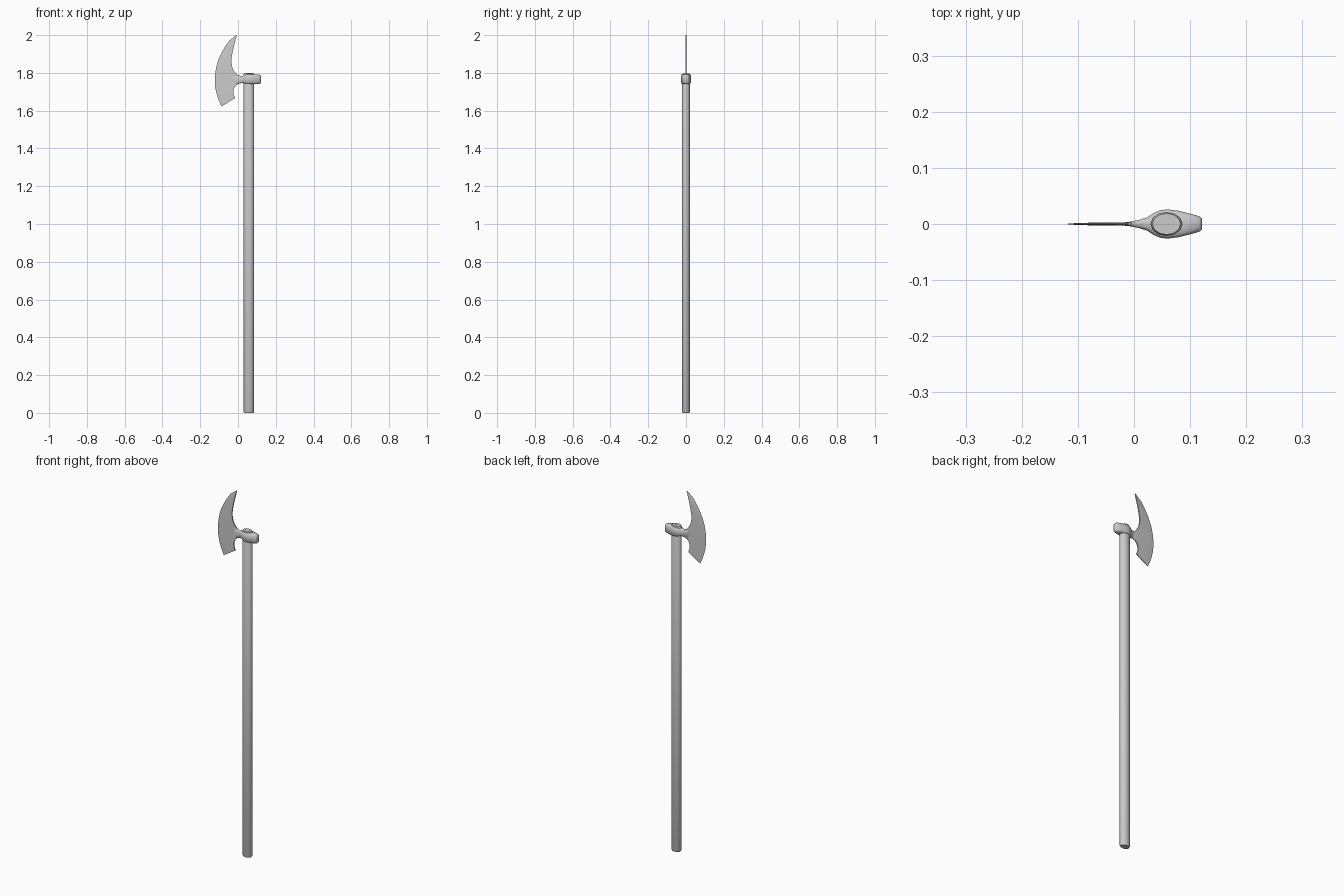
import bpy, bmesh, math

if "Cube" in bpy.data.objects:
    bpy.data.objects.remove(bpy.data.objects["Cube"])


def finish(name, bm, angle=35):
    bmesh.ops.recalc_face_normals(bm, faces=bm.faces)
    mesh = bpy.data.meshes.new(name)
    bm.to_mesh(mesh)
    bm.free()
    ob = bpy.data.objects.new(name, mesh)
    bpy.context.collection.objects.link(ob)
    bpy.ops.object.select_all(action='DESELECT')
    ob.select_set(True)
    bpy.context.view_layer.objects.active = ob
    bpy.ops.object.shade_smooth_by_angle(angle=math.radians(angle))
    return ob


def loft(name, rings, angle=35):
    """Skin a list of closed point rings and cap both ends."""
    bm = bmesh.new()
    loops = [[bm.verts.new(p) for p in r] for r in rings]
    n = len(loops[0])
    for a, b in zip(loops, loops[1:]):
        for i in range(n):
            j = (i + 1) % n
            bm.faces.new((a[i], a[j], b[j], b[i]))
    bm.faces.new(loops[0])
    bm.faces.new(loops[-1])
    return finish(name, bm, angle)


# Handle: long octagonal-oval shaft with chamfered ends
def oval(z, s):
    return [(0.058 + 0.028 * s * math.cos(i * math.pi / 6),
             0.021 * s * math.sin(i * math.pi / 6), z) for i in range(12)]


loft("handle", [oval(0, 0.86), oval(0.006, 1), oval(1.792, 1), oval(1.798, 0.9)], 50)


# Wedge: thin strip in the end of the shaft
bm = bmesh.new()
bmesh.ops.create_cube(bm, size=1)
for v in bm.verts:
    v.co = (0.058 + v.co.x * 0.036, v.co.y * 0.002, 1.796 + v.co.z * 0.005)
finish("wedge", bm)


# Eye: rounded socket running from the blade neck to the poll
def section(x, hy, z0, z1):
    c = min(0.006, hy * 0.5)
    return [(x, -hy, z0 + c), (x, -hy, z1 - c), (x, -hy + c, z1), (x, hy - c, z1),
            (x, hy, z1 - c), (x, hy, z0 + c), (x, hy - c, z0), (x, -hy + c, z0)]


stations = [(-0.022, 0.0025, 1.725, 1.802), (-0.008, 0.004, 1.738, 1.791),
            (0.008, 0.007, 1.744, 1.785), (0.024, 0.012, 1.746, 1.784),
            (0.036, 0.020, 1.745, 1.788), (0.047, 0.0245, 1.743, 1.792),
            (0.06, 0.026, 1.742, 1.793), (0.08, 0.0235, 1.742, 1.792),
            (0.1, 0.0185, 1.742, 1.791), (0.116, 0.014, 1.742, 1.790),
            (0.121, 0.010, 1.746, 1.786)]
loft("axe_eye", [section(*s) for s in stations], 50)


# Blade: thin plate lofted between its back outline and the cutting edge
back = [(-0.006, 2.0), (-0.017, 1.96), (-0.027, 1.92), (-0.034, 1.88), (-0.035, 1.855),
        (-0.03, 1.828), (-0.018, 1.805), (-0.004, 1.79), (-0.004, 1.74),
        (-0.018, 1.725), (-0.025, 1.705), (-0.023, 1.685), (-0.015, 1.667)]
edge = [(-0.010, 1.999), (-0.045, 1.972), (-0.068, 1.94), (-0.088, 1.905), (-0.102, 1.875),
        (-0.112, 1.845), (-0.119, 1.81), (-0.123, 1.78), (-0.123, 1.745),
        (-0.119, 1.715), (-0.112, 1.685), (-0.101, 1.652), (-0.087, 1.622)]
rings = []
for (bx, bz), (ex, ez) in zip(back, edge):
    mx, mz = bx + (ex - bx) * 0.8, bz + (ez - bz) * 0.8
    rings.append([(bx, -0.003, bz), (mx, -0.002, mz), (ex, 0, ez),
                  (mx, 0.002, mz), (bx, 0.003, bz)])
loft("axe_blade", rings)
